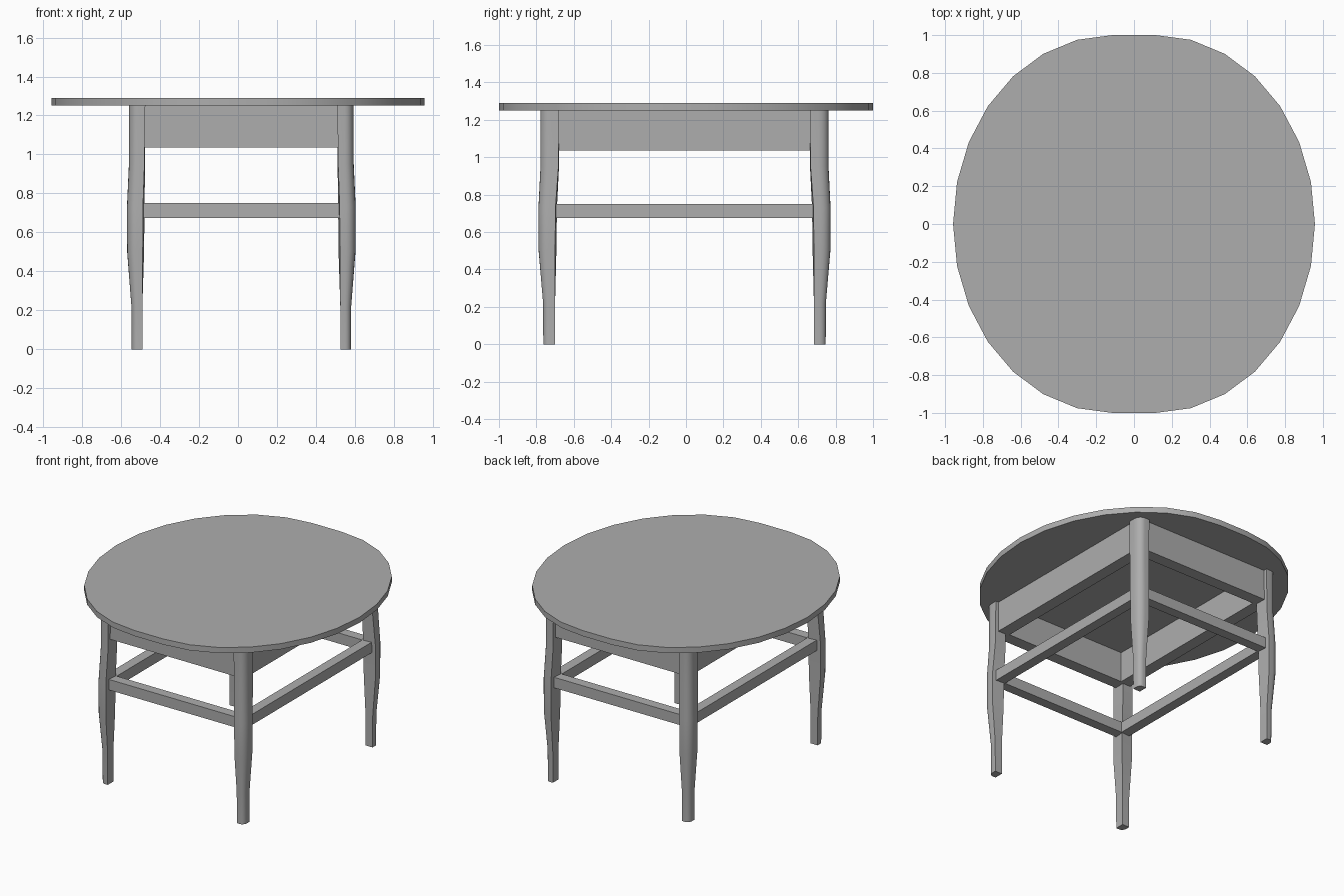
import bpy, bmesh
from math import sin, cos, radians, pi

if "Cube" in bpy.data.objects:
    bpy.data.objects.remove(bpy.data.objects["Cube"])

CX, CY = 0.017, -0.008   # the underframe sits slightly off the top's centre

grey = bpy.data.materials.new("mid_grey")
grey.diffuse_color = (0.42, 0.42, 0.42, 1)
grey.use_nodes = True
grey.node_tree.nodes["Principled BSDF"].inputs["Base Color"].default_value = grey.diffuse_color


def finish(name, bm, loc=(0, 0, 0)):
    bmesh.ops.recalc_face_normals(bm, faces=bm.faces[:])
    me = bpy.data.meshes.new(name)
    bm.to_mesh(me)
    bm.free()
    me.materials.append(grey)
    ob = bpy.data.objects.new(name, me)
    ob.location = loc
    bpy.context.collection.objects.link(ob)
    bpy.ops.object.select_all(action='DESELECT')
    ob.select_set(True)
    bpy.context.view_layer.objects.active = ob
    bpy.ops.object.shade_smooth_by_angle(angle=radians(35))
    return ob


def loft(bm, rings):
    """Skin a stack of equal-length rings and cap both ends."""
    vs = [[bm.verts.new(p) for p in r] for r in rings]
    n = len(vs[0])
    for a, b in zip(vs, vs[1:]):
        for i in range(n):
            j = (i + 1) % n
            bm.faces.new((a[i], a[j], b[j], b[i]))
    bm.faces.new(vs[0])
    bm.faces.new(vs[-1])


def frame(name, hx, hy, t, z0, z1):
    """Four rails of thickness t, mitred at the corners."""
    bm = bmesh.new()
    corners = [(-1, -1), (1, -1), (1, 1), (-1, 1)]
    loops = [[bm.verts.new((sx * (hx - d), sy * (hy - d), z)) for sx, sy in corners]
             for d, z in ((0, z0), (0, z1), (t, z1), (t, z0))]
    for a, b in zip(loops, loops[1:] + loops[:1]):
        for i in range(4):
            j = (i + 1) % 4
            bm.faces.new((a[i], a[j], b[j], b[i]))
    return finish(name, bm, (CX, CY, 0))


# Round top: two half discs pulled apart by a short straight section
half = [(0.114 + 0.844 * sin(i * pi / 14), -cos(i * pi / 14)) for i in range(15)]
outline = half + [(-x, -y) for x, y in half]
bm = bmesh.new()
loft(bm, [[(x, y, z) for x, y in outline] for z in (1.25, 1.29)])
finish("table_top", bm)

# Legs: square inner corner, rounded outer corner, gentle outward bulge
# (z, inner x, outer x, inner y, outer y, lean of inner faces)
levels = [
    (0.00, 0.508, 0.563, 0.692, 0.755, 0.0),
    (0.22, 0.508, 0.564, 0.692, 0.756, 0.0),
    (0.50, 0.499, 0.586, 0.685, 0.780, 0.007),
    (0.73, 0.497, 0.587, 0.682, 0.781, 0.008),
    (0.95, 0.494, 0.577, 0.671, 0.770, 0.003),
    (1.25, 0.493, 0.577, 0.670, 0.770, 0.0),
]


def leg_ring(z, xi, xo, yi, yo, lean):
    rx, ry = 0.55 * (xo - xi), 0.55 * (yo - yi)
    arc = [(xo - rx + rx * cos(i * pi / 10), yo - ry + ry * sin(i * pi / 10), z)
           for i in range(6)]
    return [(xi, yi, z), (xo, yi + lean, z)] + arc + [(xi + lean, yo, z)]


bm = bmesh.new()
loft(bm, [leg_ring(*lv) for lv in levels])
legs = finish("legs", bm, (CX, CY, 0))
mirror = legs.modifiers.new("Mirror", 'MIRROR')
mirror.use_axis = (True, True, False)
mirror.use_mirror_merge = False

# Apron under the top and stretchers between the legs
frame("apron", 0.555, 0.745, 0.085, 1.035, 1.25)
frame("stretchers", 0.56, 0.75, 0.07, 0.675, 0.75)
